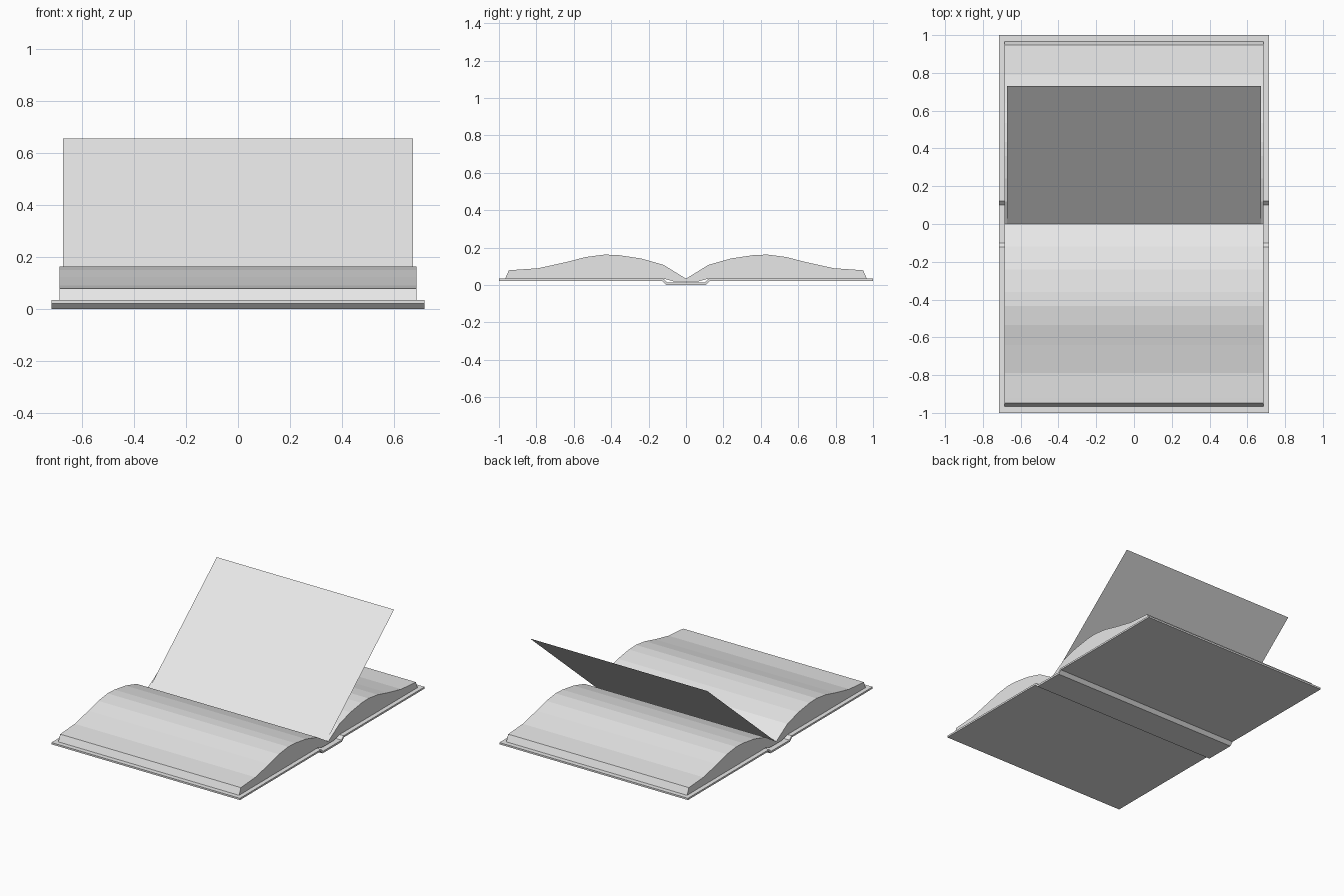
import bpy

if "Cube" in bpy.data.objects:
    bpy.data.objects.remove(bpy.data.objects["Cube"])

paper = bpy.data.materials.new("light grey")
paper.diffuse_color = (0.8, 0.8, 0.8, 1)
paper.use_nodes = True
paper.node_tree.nodes["Principled BSDF"].inputs["Base Color"].default_value = paper.diffuse_color


def build(name, verts, faces):
    mesh = bpy.data.meshes.new(name)
    mesh.from_pydata(verts, [], faces)
    mesh.materials.append(paper)
    obj = bpy.data.objects.new(name, mesh)
    bpy.context.collection.objects.link(obj)
    return obj


def extrude_x(name, profile, half):
    """Extrude a closed (y, z) outline, clockwise seen from +x, between -half and half."""
    n = len(profile)
    verts = [(x, y, z) for x in (-half, half) for y, z in profile]
    faces = [tuple(range(n)), tuple(range(2 * n - 1, n - 1, -1))]
    faces += [(i, i + n, (i + 1) % n + n, (i + 1) % n) for i in range(n)]
    return build(name, verts, faces)


def mirrored(half_line):
    """Continue a line from the outer front edge across y = 0 to the back."""
    return half_line + [(-y, z) for y, z in reversed(half_line) if y < 0]


# Cover: two boards joined by a lowered spine
cover_top = mirrored([(-1, 0.034), (-0.122, 0.034), (-0.1, 0.013)])
cover_bottom = mirrored([(-1, 0.022), (-0.126, 0.022), (-0.104, 0)])
extrude_x("cover", cover_top + cover_bottom[::-1], 0.715)

# Page block: two swelling halves meeting in a central valley
page_top = mirrored([(-0.967, 0.034), (-0.947, 0.079), (-0.92, 0.081), (-0.79, 0.09),
                     (-0.64, 0.123), (-0.535, 0.15), (-0.435, 0.163), (-0.36, 0.16),
                     (-0.24, 0.142), (-0.12, 0.108), (0, 0.034)])
page_bottom = mirrored([(-0.12, 0.0345), (-0.06, 0.018)])
extrude_x("page_block", page_top + page_bottom[::-1], 0.685)

# Single leaf being turned
w = 0.672
build("turning_page", [(-w, 0, 0.035), (w, 0, 0.035), (w, 0.73, 0.655), (-w, 0.73, 0.655)],
      [(0, 1, 2, 3)])
